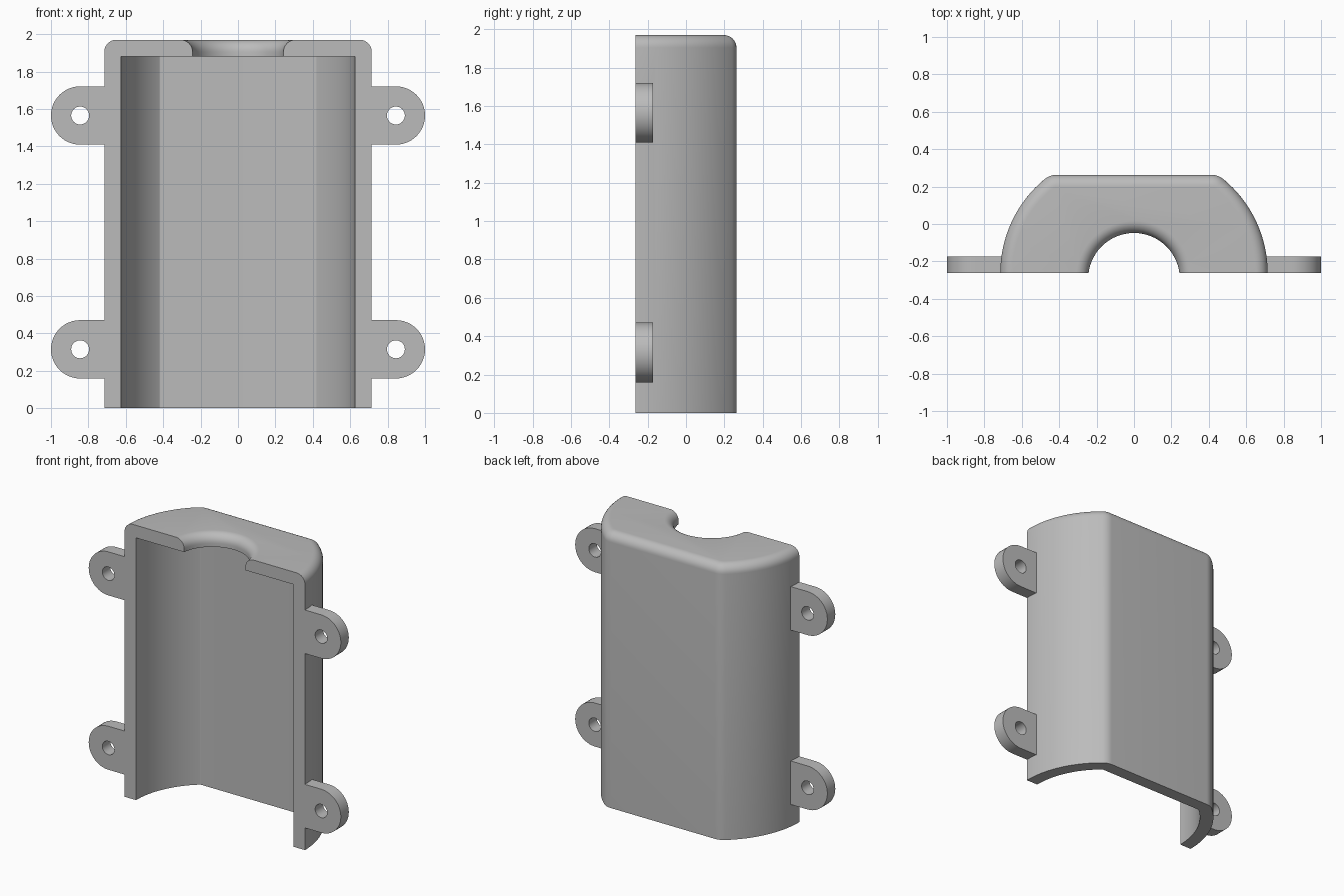
import bpy
import bmesh
from math import sin, cos, pi, sqrt, atan2

cube = bpy.data.objects.get("Cube")
if cube:
    bpy.data.objects.remove(cube, do_unlink=True)

FRONT, BACK = -0.263, 0.263
HEIGHT, WALL, ROUND = 1.97, 0.09, 0.065

grey = bpy.data.materials.new("light grey plastic")
grey.use_nodes = True
grey.diffuse_color = (0.5, 0.5, 0.5, 1)
grey.node_tree.nodes["Principled BSDF"].inputs["Base Color"].default_value = (0.5, 0.5, 0.5, 1)


def loft(name, rings):
    """Closed solid through a list of equal-length point rings."""
    bm = bmesh.new()
    loops = [[bm.verts.new(p) for p in ring] for ring in rings]
    n = len(loops[0])
    for a, b in zip(loops, loops[1:]):
        for i in range(n):
            j = (i + 1) % n
            bm.faces.new((a[i], a[j], b[j], b[i]))
    bm.faces.new(loops[0])
    bm.faces.new(loops[-1])
    bmesh.ops.recalc_face_normals(bm, faces=bm.faces)
    mesh = bpy.data.meshes.new(name)
    bm.to_mesh(mesh)
    bm.free()
    obj = bpy.data.objects.new(name, mesh)
    obj.data.materials.append(grey)
    bpy.context.collection.objects.link(obj)
    return obj


def combine(target, tool, operation):
    """Apply a boolean and remove the tool object."""
    mod = target.modifiers.new(operation, "BOOLEAN")
    mod.operation, mod.object, mod.solver = operation, tool, "EXACT"
    bpy.context.view_layer.objects.active = target
    bpy.ops.object.modifier_apply(modifier=mod.name)
    bpy.data.objects.remove(tool, do_unlink=True)


def section(inset, z, lip=0.0):
    """Bowed side, rounded corner and flat back, offset inward by inset."""
    cx, big, small = 0.063, 0.652, 0.10
    dy = BACK - small - FRONT
    dx = sqrt((big - small) ** 2 - dy ** 2)
    turn = atan2(dy, dx)
    half = []
    for i in range(17):
        t = turn * i / 16
        half.append((cx + (big - inset) * cos(t), FRONT + (big - inset) * sin(t)))
    for i in range(1, 7):
        t = turn + (pi / 2 - turn) * i / 6
        half.append((cx + dx + (small - inset) * cos(t),
                     FRONT + dy + (small - inset) * sin(t)))
    if lip:
        half.insert(0, (half[0][0], FRONT - lip))
    return [(x, y, z) for x, y in half] + [(-x, y, z) for x, y in reversed(half)]


def circle(radius, z, cy, n=64):
    return [(radius * cos(2 * pi * i / n), cy + radius * sin(2 * pi * i / n), z)
            for i in range(n)]


# Shell with rounded top edge
steps = [pi / 2 * i / 8 for i in range(9)]
rings = [section(0, 0)]
rings += [section(ROUND * (1 - cos(t)), HEIGHT - ROUND + ROUND * sin(t)) for t in steps]
housing = loft("half_shell_housing", rings)

# Open interior
combine(housing, loft("cavity", [section(WALL, -0.1, 0.1),
                                 section(WALL, HEIGHT - WALL, 0.1)]), "DIFFERENCE")

# Flared half-round opening in the top plate
radius, centre = 0.245, FRONT - 0.03
rings = [circle(radius, HEIGHT - 0.2, centre)]
rings += [circle(radius + ROUND * (1 - cos(t)), HEIGHT - ROUND + ROUND * sin(t), centre)
          for t in steps]
rings.append(circle(radius + ROUND, HEIGHT + 0.1, centre))
combine(housing, loft("opening", rings), "DIFFERENCE")

# Four rounded mounting tabs with screw holes
TAB, TAB_X = 0.156, 0.844
for side in (1, -1):
    for z in (0.315, 1.565):
        outline = [(0.66, -TAB)]
        outline += [(TAB_X + TAB * cos(t), TAB * sin(t))
                    for t in (pi * (i / 24 - 0.5) for i in range(25))]
        outline.append((0.66, TAB))
        tab = loft("mounting_tab", [[(side * x, y, z + h) for x, h in outline]
                                    for y in (FRONT, FRONT + WALL)])
        hole = [(0.048 * cos(pi * i / 16), 0.048 * sin(pi * i / 16)) for i in range(32)]
        combine(tab, loft("screw_hole", [[(side * TAB_X + x, y, z + h) for x, h in hole]
                                         for y in (FRONT - 0.1, FRONT + 0.2)]), "DIFFERENCE")
        combine(housing, tab, "UNION")

# Smooth curves, crisp edges
bpy.ops.object.select_all(action="DESELECT")
housing.select_set(True)
bpy.context.view_layer.objects.active = housing
bpy.ops.object.shade_smooth_by_angle(angle=pi / 6)
